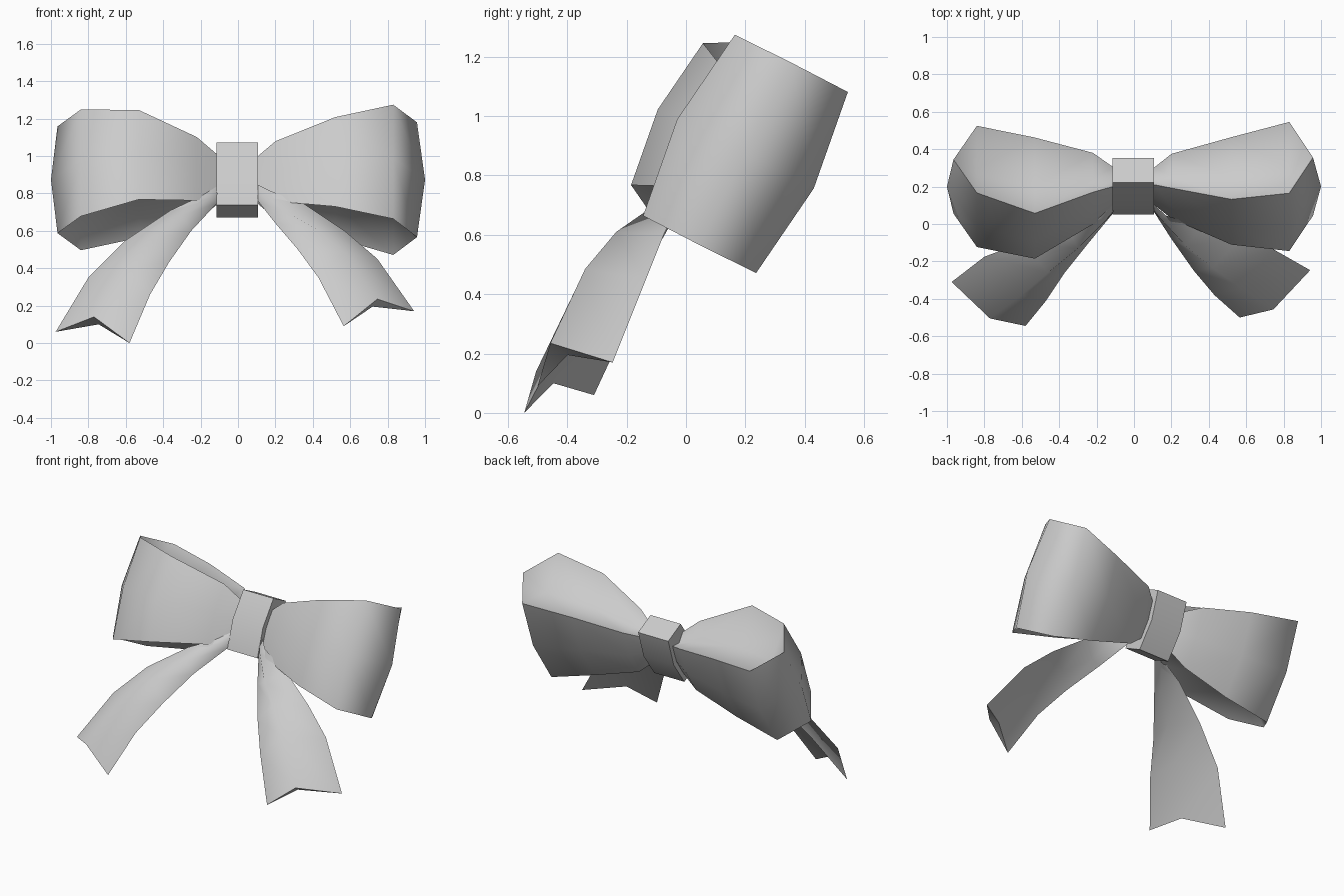
import bpy, bmesh, math
from mathutils import Vector

cube = bpy.data.objects.get("Cube")
if cube:
    bpy.data.objects.remove(cube, do_unlink=True)

mat = bpy.data.materials.new("light_grey_ribbon")
mat.use_nodes = True
grey = (0.6, 0.6, 0.6, 1)
mat.diffuse_color = grey
mat.node_tree.nodes["Principled BSDF"].inputs["Base Color"].default_value = grey

# The bow leans back: local height and depth axes around its centre
CENTRE = Vector((0, 0.2, 0.873))
UP = Vector((0, 0.452, 0.892))
BACK = Vector((0, 0.892, -0.452))


def tilted(x, height, depth):
    return CENTRE + Vector((x, 0, 0)) + UP * height + BACK * depth


def loft(name, rings, cap=(), smooth=75):
    """Skin matching rings of points, close the ends and set the shading."""
    bm = bmesh.new()
    vs = [[bm.verts.new(p) for p in ring] for ring in rings]
    n = len(vs[0])
    for a, b in zip(vs, vs[1:]):
        for i in range(n):
            j = (i + 1) % n
            bm.faces.new((a[i], a[j], b[j], b[i]))
    for ring in (vs[0], vs[-1]):
        for face in cap:
            bm.faces.new([ring[i] for i in face])
    bmesh.ops.remove_doubles(bm, verts=bm.verts, dist=0.0005)
    bmesh.ops.recalc_face_normals(bm, faces=bm.faces)
    mesh = bpy.data.meshes.new(name)
    bm.to_mesh(mesh)
    bm.free()
    mesh.materials.append(mat)
    obj = bpy.data.objects.new(name, mesh)
    bpy.context.collection.objects.link(obj)
    bpy.ops.object.select_all(action='DESELECT')
    obj.select_set(True)
    bpy.context.view_layer.objects.active = obj
    bpy.ops.object.shade_smooth_by_angle(angle=math.radians(smooth))
    return obj


def band(x, h, front, back, bulge, mid_x=None, groove=0.6):
    """Ring with its middle row pushed outwards and grooves along top and bottom."""
    mx = x if mid_x is None else mid_x
    mid = (front + back) / 2
    gh = h - groove * (back - front) / 2
    return [tilted(x, h, front), tilted(mx, 0, front - bulge), tilted(x, -h, front),
            tilted(x, -gh, mid),
            tilted(x, -h, back), tilted(mx, 0, back + bulge), tilted(x, h, back),
            tilted(x, gh, mid)]


# Loops: folded ribbon with sunken top and bottom
# Columns give x, half height, front depth, back depth; the outer fold closes to a line
def loop(name, side, columns, tip_x, tip_h):
    rings = [band(side * x, h, f, b, 0.13 * h) for x, h, f, b in columns]
    rings.append(band(side * tip_x, tip_h, 0, 0, 0, side))
    return loft(name, rings)


loop("left_loop", 1, [(0.06, 0.09, -0.03, 0.03), (0.11, 0.12, -0.05, 0.055),
                      (0.2, 0.18, -0.10, 0.105), (0.52, 0.268, -0.212, 0.16),
                      (0.83, 0.342, -0.213, 0.214)], 0.957, 0.344)
loop("right_loop", -1, [(0.06, 0.09, -0.03, 0.03), (0.11, 0.12, -0.06, 0.055),
                        (0.22, 0.19, -0.13, 0.106), (0.53, 0.268, -0.296, 0.158),
                        (0.84, 0.32, -0.2, 0.202)], 0.965, 0.32)

# Knot: a short gently curved band across the middle
loft("knot", [band(x, 0.188, -0.072, 0.075, 0.03, groove=0) for x in (-0.115, 0.108)],
     cap=[(0, 1, 5, 6, 7), (1, 2, 3, 4, 5)], smooth=40)


# Tails: inner edge, front ridge and outer edge per row; the back sits behind the ridge
def tail(name, side, rows):
    rings = []
    for k, (inner, ridge, outer) in enumerate(rows):
        t = min(1, 0.5 + 0.13 * k)
        rear = Vector(ridge) + Vector((-0.025, 0.058, -0.04)) * t
        rings.append([Vector((side * p[0], p[1], p[2]))
                      for p in (inner, ridge, outer, rear)])
    return loft(name, rings, cap=[(0, 1, 3), (1, 2, 3)])


tail("left_tail", 1, [
    ((0.06, 0.15, 0.79), (0.06, 0.13, 0.83), (0.06, 0.15, 0.87)),
    ((0.11, 0.06, 0.755), (0.14, 0.03, 0.79), (0.17, 0.045, 0.815)),
    ((0.2, -0.08, 0.64), (0.28, -0.12, 0.69), (0.36, -0.01, 0.74)),
    ((0.32, -0.25, 0.5), (0.42, -0.235, 0.61), (0.57, -0.075, 0.6)),
    ((0.43, -0.38, 0.35), (0.57, -0.34, 0.485), (0.745, -0.135, 0.45)),
    ((0.565, -0.5, 0.09), (0.745, -0.457, 0.235), (0.942, -0.247, 0.17))])
tail("right_tail", -1, [
    ((0.06, 0.15, 0.79), (0.06, 0.13, 0.83), (0.06, 0.15, 0.87)),
    ((0.11, 0.06, 0.75), (0.15, 0.02, 0.775), (0.19, 0.03, 0.79)),
    ((0.25, -0.11, 0.6), (0.3, -0.13, 0.68), (0.36, -0.01, 0.71)),
    ((0.37, -0.26, 0.43), (0.46, -0.26, 0.56), (0.6, -0.1, 0.55)),
    ((0.47, -0.41, 0.26), (0.6, -0.38, 0.4), (0.8, -0.175, 0.35)),
    ((0.58, -0.545, 0.0), (0.77, -0.505, 0.14), (0.975, -0.31, 0.06))])
